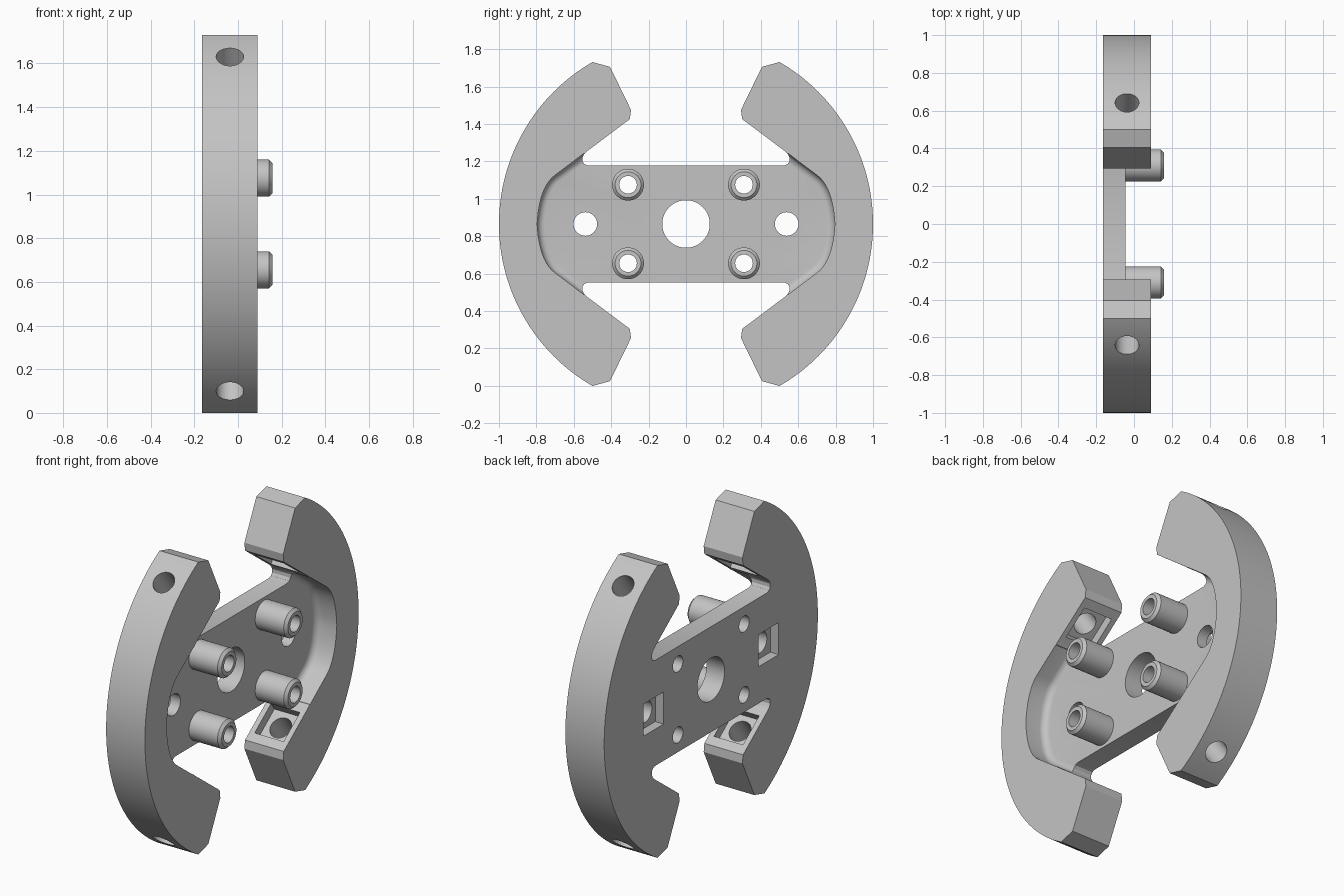
import bpy, bmesh
from math import pi, cos, sin, atan2
from mathutils import Matrix, Vector

if "Cube" in bpy.data.objects:
    bpy.data.objects.remove(bpy.data.objects["Cube"], do_unlink=True)

MID = 0.865                               # height of the disc centre
BACK, FLOOR, FRONT, TIP = -0.164, -0.045, 0.09, 0.158
QUADS = [(1, 1), (-1, 1), (-1, -1), (1, -1)]

grey = bpy.data.materials.new("light_grey")
grey.use_nodes = True
grey.diffuse_color = (0.55, 0.55, 0.55, 1)
grey.node_tree.nodes["Principled BSDF"].inputs["Base Color"].default_value = (0.55, 0.55, 0.55, 1)


def make(name, bm):
    bmesh.ops.recalc_face_normals(bm, faces=bm.faces[:])
    mesh = bpy.data.meshes.new(name)
    bm.to_mesh(mesh)
    bm.free()
    mesh.materials.append(grey)
    ob = bpy.data.objects.new(name, mesh)
    bpy.context.collection.objects.link(ob)
    return ob


def activate(ob):
    bpy.ops.object.select_all(action='DESELECT')
    ob.select_set(True)
    bpy.context.view_layer.objects.active = ob


def four_way(quarter):
    """Mirror a quarter outline into a closed loop."""
    loop = []
    for sy, sz in QUADS:
        pts = [(sy * y, sz * z) for y, z in quarter]
        for p in (pts if sy * sz > 0 else pts[::-1]):
            if not any((Vector(p) - Vector(q)).length < 1e-4 for q in loop):
                loop.append(p)
    return loop


def prism(name, outline, x0, x1, fillet=0):
    bm = bmesh.new()
    base = bm.faces.new([bm.verts.new((x0, y, z + MID)) for y, z in outline])
    res = bmesh.ops.extrude_face_region(bm, geom=[base], use_keep_orig=True)
    new = [v for v in res["geom"] if isinstance(v, bmesh.types.BMVert)]
    bmesh.ops.translate(bm, verts=new, vec=(x1 - x0, 0, 0))
    bmesh.ops.recalc_face_normals(bm, faces=bm.faces[:])
    if fillet:
        edges = [e for e in bm.edges if all(abs(v.co.x - x0) < 1e-5 for v in e.verts)]
        bmesh.ops.bevel(bm, geom=edges, offset=fillet, segments=6, profile=0.5, affect='EDGES')
    return make(name, bm)


def cut(target, cutter):
    cutter.hide_render = True
    mod = target.modifiers.new("cut", 'BOOLEAN')
    mod.operation = 'DIFFERENCE'
    mod.solver = 'EXACT'
    mod.object = cutter
    activate(target)
    bpy.ops.object.modifier_apply(modifier=mod.name)
    bpy.data.objects.remove(cutter, do_unlink=True)


def drill(target, matrix, radius, length, sides=40):
    bm = bmesh.new()
    bmesh.ops.create_cone(bm, cap_ends=True, segments=sides, radius1=radius,
                          radius2=radius, depth=length, matrix=matrix)
    cut(target, make("drill", bm))


def square_pocket(target, matrix, depth=0.055, size=0.19):
    bm = bmesh.new()
    bmesh.ops.create_cube(bm, size=1, matrix=matrix @ Matrix.Diagonal((size, size, 2 * depth, 1)))
    cut(target, make("pocket", bm))


def along_x(x, y, z):
    return Matrix.Translation((x, y, z + MID)) @ Matrix.Rotation(pi / 2, 4, 'Y')


# Body: round rim broken by two slots, with four blunt arms
arc = [(cos(i * pi / 96), sin(i * pi / 96)) for i in range(33)]
arm = [(0.406, 0.84), (0.294, 0.61), (0.30, 0.561)]
slot = [(0.53, 0.3885), (0.545, 0.374), (0.554, 0.355), (0.553, 0.335),
        (0.543, 0.32), (0.525, 0.3125)]
body = prism("wheel_body", four_way(arc + arm + slot), BACK, FRONT)

# Front recess with a rounded floor edge
a, b, c = Vector((0.70, 0.261)), Vector((0.785, 0.197)), Vector((0.796, 0))
curve = [tuple((1 - t) ** 2 * a + 2 * t * (1 - t) * b + t * t * c)
         for t in [1 - i / 12 for i in range(13)]]
cut(body, prism("recess", four_way(curve + [(0.5465, 0.3765), (0.5, 0.375)]),
                FLOOR, 0.3, fillet=0.04))

# Axle hole, and side holes with square nut pockets on the back
drill(body, along_x(0, 0, 0), 0.127, 1, 64)
for s in (1, -1):
    drill(body, along_x(0, s * 0.538, 0), 0.063, 1)
    square_pocket(body, along_x(BACK, s * 0.538, 0))

for sy, sz in QUADS:
    # Slanted bolt hole and nut pocket through each arm
    turn = Matrix.Rotation(atan2(0.8 * sz, 0.6 * sy) - pi / 2, 4, 'X')
    place = Matrix.Translation((-0.037, sy * 0.42, sz * 0.47 + MID)) @ turn
    drill(body, place @ Matrix.Translation((0, 0, 0.25)), 0.063, 0.6)
    square_pocket(body, place)
    drill(body, along_x(BACK, sy * 0.31, sz * 0.21), 0.047, 0.6)

activate(body)
bpy.ops.object.shade_smooth_by_angle(angle=pi / 7)

# Hollow standoffs with chamfered ends
profile = [(FLOOR, 0.085), (TIP - 0.016, 0.085), (TIP, 0.069), (TIP, 0.047), (FLOOR, 0.047)]
for i, (sy, sz) in enumerate(QUADS):
    bm = bmesh.new()
    verts = [bm.verts.new((x, r, 0)) for x, r in profile]
    edges = [bm.edges.new(p) for p in zip(verts, verts[1:])]
    bmesh.ops.spin(bm, geom=verts + edges, cent=(0, 0, 0), axis=(1, 0, 0),
                   angle=2 * pi, steps=40, use_merge=True)
    bmesh.ops.remove_doubles(bm, verts=bm.verts[:], dist=1e-5)
    bmesh.ops.translate(bm, verts=bm.verts[:], vec=(0, sy * 0.31, sz * 0.21 + MID))
    activate(make(f"standoff_{i + 1}", bm))
    bpy.ops.object.shade_smooth_by_angle(angle=pi / 7)
